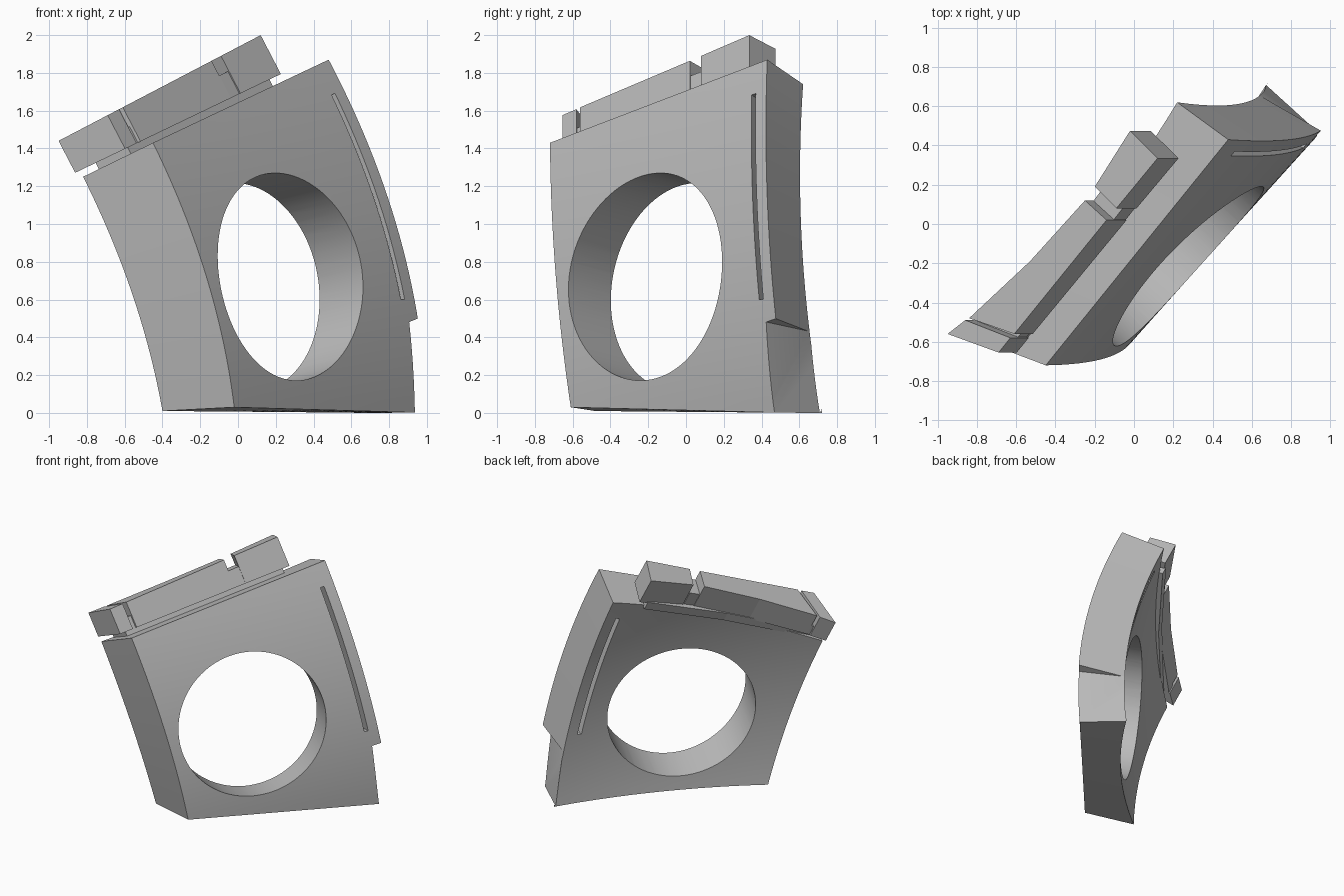
import bpy, bmesh
from mathutils import Vector as V

if "Cube" in bpy.data.objects:
    bpy.data.objects.remove(bpy.data.objects["Cube"])

grey = bpy.data.materials.new("plain grey")
grey.use_nodes = True
grey.diffuse_color = (0.5, 0.5, 0.5, 1)
grey.node_tree.nodes["Principled BSDF"].inputs["Base Color"].default_value = (0.5, 0.5, 0.5, 1)


def finish(bm, name):
    bmesh.ops.recalc_face_normals(bm, faces=bm.faces[:])
    mesh = bpy.data.meshes.new(name)
    bm.to_mesh(mesh)
    bm.free()
    mesh.materials.append(grey)
    ob = bpy.data.objects.new(name, mesh)
    bpy.context.collection.objects.link(ob)
    return ob


def activate(ob):
    bpy.ops.object.select_all(action='DESELECT')
    ob.select_set(True)
    bpy.context.view_layer.objects.active = ob


def arc(bottom, mid, top, t):
    """Parabola through three points."""
    return (bottom * (1 - t) * (1 - 2 * t) + mid * 4 * t * (1 - t) + top * t * (2 * t - 1))


# Curved side edges of the plate: bottom, middle, top
OUTER = ((V((-.02, -.61, .03)), V((-.17, -.69, .73)), V((-.45, -.72, 1.43))),
         (V((1.0, .54, 0)), V((.856, .44, .935)), V((.48, .43, 1.87))))
INNER = ((V((-.40, -.48, .01)), V((-.56, -.56, .63)), V((-.82, -.58, 1.25))),
         (V((.68, .72, 0)), V((.55, .615, .87)), V((.22, .62, 1.74))))


def plate_point(u, v, w):
    """u across, v up, w from the outer (0) to the inner (1) surface."""
    o = arc(*OUTER[0], v).lerp(arc(*OUTER[1], v), u)
    i = arc(*INNER[0], v).lerp(arc(*INNER[1], v), u)
    i += V((.05, -.05, .024 * v)) * 4 * u * (1 - u)
    return o.lerp(i, w)


def plate_slab(name, us, vs, ws, nu, nv):
    """Closed slab that follows the curved plate."""
    bm = bmesh.new()
    grids = []
    for w in ws:
        grids.append([[bm.verts.new(plate_point(us[0] + (us[1] - us[0]) * a / nu,
                                                vs[0] + (vs[1] - vs[0]) * b / nv, w))
                       for b in range(nv + 1)] for a in range(nu + 1)])
    for g in grids:
        for a in range(nu):
            for b in range(nv):
                bm.faces.new((g[a][b], g[a + 1][b], g[a + 1][b + 1], g[a][b + 1]))
    p, q = grids
    for a in (0, nu):
        for b in range(nv):
            bm.faces.new((p[a][b], p[a][b + 1], q[a][b + 1], q[a][b]))
    for b in (0, nv):
        for a in range(nu):
            bm.faces.new((p[a][b], p[a + 1][b], q[a + 1][b], q[a][b]))
    return finish(bm, name)


body = plate_slab("curved_plate", (0, 1), (0, 1), (0, 1), 28, 28)

# Cutters: round opening, long slot, corner step
axis = V((.73, -.66, .18)).normalized()
bpy.ops.mesh.primitive_cylinder_add(vertices=96, radius=.554, depth=3, location=(.29, -.225, .73),
                                    rotation=axis.to_track_quat('Z', 'Y').to_euler())
hole = bpy.context.object
slot = plate_slab("slot_cutter", (.932, .951), (.325, .915), (-.2, 1.2), 1, 28)

front_top, back_top = V((.90, .43, .48)), V((.64, .66, .43))
front_low, back_low = V((.945, .48, 0)), V((.68, .72, 0))
out = V((.05, .06, .02)) * 5
bm = bmesh.new()
for f, b, drop in ((front_top, back_top, 0), (front_low, back_low, .1)):
    down = V((0, 0, -drop))
    for p in (f + (f - b) * .4, b):
        bm.verts.new(p + down)
        bm.verts.new(p + down + out)
bmesh.ops.convex_hull(bm, input=bm.verts[:])
step = finish(bm, "step_cutter")

activate(body)
for cutter in (hole, slot, step):
    cutter.hide_render = True
    mod = body.modifiers.new("cut", 'BOOLEAN')
    mod.operation = 'DIFFERENCE'
    mod.solver = 'EXACT'
    mod.object = cutter
    bpy.ops.object.modifier_apply(modifier=mod.name)
    bpy.data.objects.remove(cutter)
body.data.materials.clear()
body.data.materials.append(grey)
body.data.polygons.foreach_set("material_index", [0] * len(body.data.polygons))
bpy.ops.object.shade_smooth_by_angle(angle=.5)

# Raised parts on the sloping top
UP = V((-.46, 0, .885))


def plate_top(x):
    return 1.64 + .48 * x


def block_top(x):
    return 1.937 + .523 * x


def raised(name, outline, top, clearance):
    """Prism dropped at right angles onto the sloping top."""
    bm = bmesh.new()
    high, low = [], []
    for x, y in outline:
        p = V((x, y, top(x)))
        t = (p.z - plate_top(x) - clearance) / 1.106
        high.append(bm.verts.new(p))
        low.append(bm.verts.new(p - UP * t))
    bm.faces.new(high)
    bm.faces.new(low)
    n = len(high)
    for k in range(n):
        bm.faces.new((high[k], high[(k + 1) % n], low[(k + 1) % n], low[k]))
    return finish(bm, name)


raised("end_block", [(-.69, -.655), (-.63, -.58), (-.86, -.49), (-.95, -.56)], block_top, .045)
raised("long_block", [(-.61, -.56), (-.14, .02), (-.25, .12), (-.53, -.19), (-.84, -.48)],
       block_top, .045)
raised("tall_block", [(-.09, .08), (.12, .335), (-.02, .475), (-.2, .19)], block_top, .045)
raised("block_link", [(-.12, .0), (-.05, .09), (-.16, .18), (-.22, .1)],
       lambda x: block_top(x) - .1, .045)
raised("end_link", [(-.61, -.6), (-.57, -.55), (-.78, -.47), (-.83, -.52)],
       lambda x: block_top(x) - .12, .045)
raised("block_neck", [(-.59, -.61), (.16, .33), (.04, .43), (-.33, -.06), (-.76, -.54)],
       lambda x: plate_top(x) + .06, -.02)
